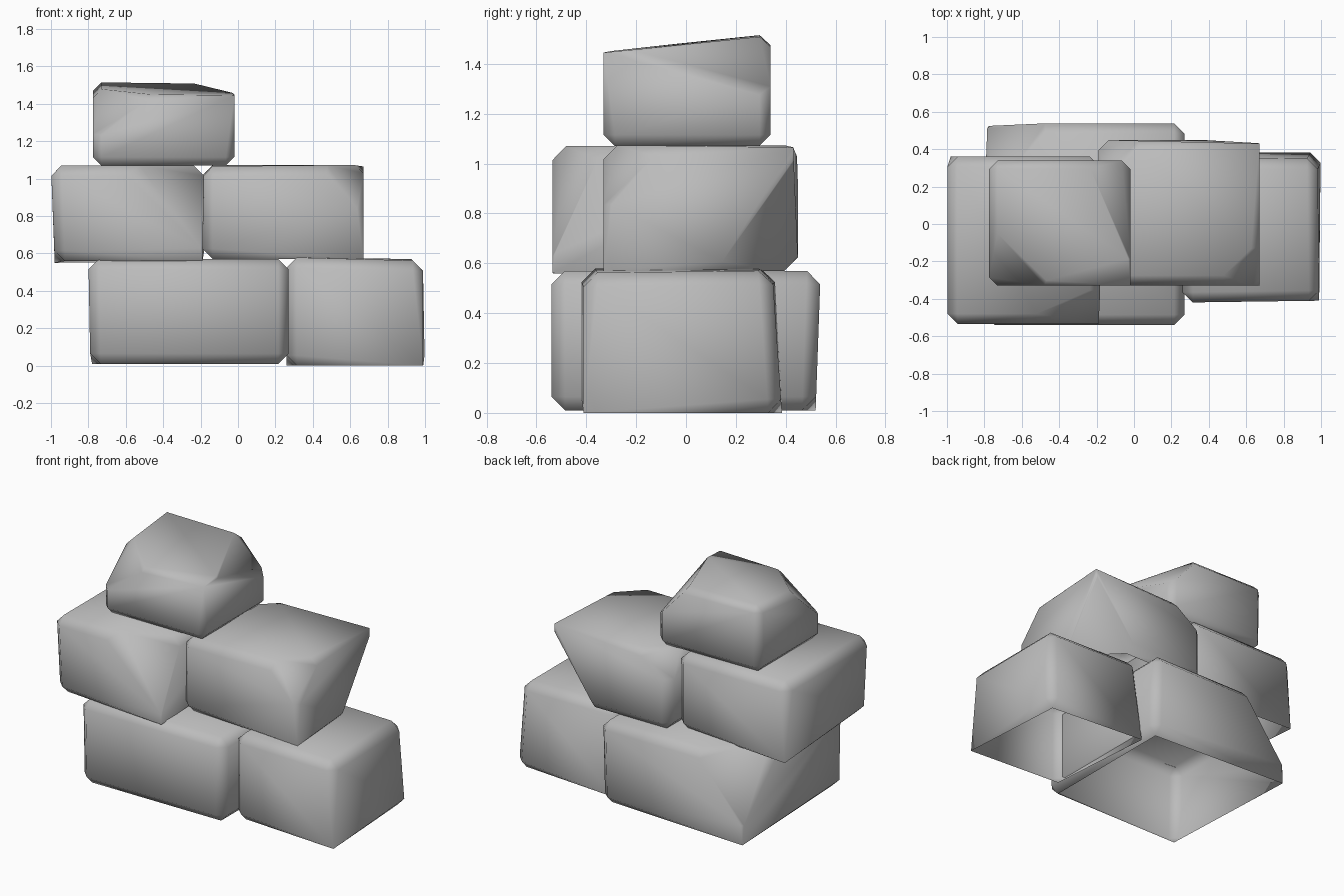
import bpy, bmesh
from mathutils import Vector
from mathutils.geometry import normal

cube = bpy.data.objects.get("Cube")
if cube:
    bpy.data.objects.remove(cube, do_unlink=True)

# Single stone colour
stone = bpy.data.materials.new("stone_grey")
stone.use_nodes = True
stone.diffuse_color = (0.5, 0.5, 0.5, 1)
stone.node_tree.nodes["Principled BSDF"].inputs["Base Color"].default_value = (0.5, 0.5, 0.5, 1)


def block(name, low, high, shifts, pointed, cuts, width=0.055):
    """Chamfered block with an open underside.
    Corners are keyed by three signs, x y z. shifts moves corners,
    pointed lists the corners where the chamfers taper to a point,
    cuts slices corners off along planes given by three points."""
    bm = bmesh.new()
    bmesh.ops.create_cube(bm, size=2)
    corners = {}
    for v in bm.verts:
        key = "".join("+" if c > 0 else "-" for c in v.co)
        v.co = Vector([h if s == "+" else l for s, l, h in zip(key, low, high)])
        v.co += Vector(shifts.get(key, (0, 0, 0)))
        corners[key] = v.co.copy()
    bmesh.ops.bevel(bm, geom=bm.edges[:], offset=width, segments=1,
                    profile=0.5, affect='EDGES', clamp_overlap=True)
    # Gather the chamfer points back into the pointed corners
    for key in pointed:
        near = sorted(bm.verts, key=lambda v: (v.co - corners[key]).length)[:3]
        for v in near:
            v.co = corners[key]
    bmesh.ops.remove_doubles(bm, verts=bm.verts[:], dist=0.001)
    # Slice off corners, always keeping the middle of the block
    middle = (Vector(low) + Vector(high)) / 2
    for points in cuts:
        a, b, c = map(Vector, points)
        out = normal(a, b, c)
        if out.dot(middle - a) > 0:
            out.negate()
        result = bmesh.ops.bisect_plane(
            bm, geom=bm.verts[:] + bm.edges[:] + bm.faces[:], dist=0.0005,
            plane_co=a, plane_no=out, clear_outer=True)
        rim = [e for e in result["geom_cut"] if isinstance(e, bmesh.types.BMEdge)]
        bmesh.ops.holes_fill(bm, edges=rim, sides=0)
    bmesh.ops.remove_doubles(bm, verts=bm.verts[:], dist=0.008)
    bmesh.ops.recalc_face_normals(bm, faces=bm.faces[:])
    # Open the underside
    base = min(bm.faces, key=lambda f: f.normal.z * f.calc_area())
    bmesh.ops.delete(bm, geom=[base], context='FACES')
    for f in bm.faces:
        f.smooth = True
    mesh = bpy.data.meshes.new(name)
    bm.to_mesh(mesh)
    bm.free()
    mesh.materials.append(stone)
    obj = bpy.data.objects.new(name, mesh)
    bpy.context.collection.objects.link(obj)


# Bottom course
block("bottom_right_stone", (-0.80, -0.54, 0.01), (0.27, 0.54, 0.57),
      {"-+-": (0.02, -0.02, 0), "++-": (0, -0.02, 0), "---": (0.01, 0, 0)},
      ["-+-"],
      [((-0.43, 0.54, 0.57), (-0.79, 0.52, 0.12), (-0.8, 0.1, 0.57))])
block("bottom_left_stone", (0.26, -0.42, 0), (1.0, 0.385, 0.58),
      {"+-+": (-0.01, 0.01, -0.02), "+++": (-0.02, -0.04, -0.01),
       "+--": (-0.01, 0.01, 0), "-++": (0, -0.03, 0)},
      ["+--", "-+-"], [])

# Middle course
block("middle_right_stone", (-1.0, -0.535, 0.56), (-0.18, 0.36, 1.07),
      {"+--": (-0.01, 0, 0), "-+-": (0.02, 0, -0.01), "---": (0.02, 0.01, 0)},
      ["-+-", "+--"],
      [((-0.65, -0.535, 1.07), (-0.18, -0.33, 1.07), (-0.19, -0.535, 0.62))])
block("middle_left_stone", (-0.19, -0.33, 0.57), (0.67, 0.45, 1.075),
      {"+++": (0, -0.02, -0.01), "--+": (0, 0, -0.01)},
      ["+--", "+++"],
      [((0.42, -0.33, 1.075), (0.67, -0.33, 0.8), (0.67, -0.09, 1.07)),
       ((0.67, 0.12, 0.57), (0.67, 0.42, 1.0), (0.35, 0.44, 0.57)),
       ((0.08, 0.45, 1.07), (-0.19, 0.45, 0.87), (-0.19, 0.2, 1.07))])

# Top stone
block("top_stone", (-0.775, -0.33, 1.07), (-0.02, 0.34, 1.52),
      {"--+": (0, 0, -0.07), "+-+": (0, 0, -0.075),
       "+++": (0, 0, -0.01), "-+-": (0, -0.01, 0)},
      ["+-+"],
      [((-0.45, -0.33, 1.44), (-0.775, -0.33, 1.2), (-0.775, 0, 1.49)),
       ((-0.25, 0.34, 1.51), (-0.02, -0.22, 1.46), (-0.02, 0.34, 1.26))],
      0.045)
